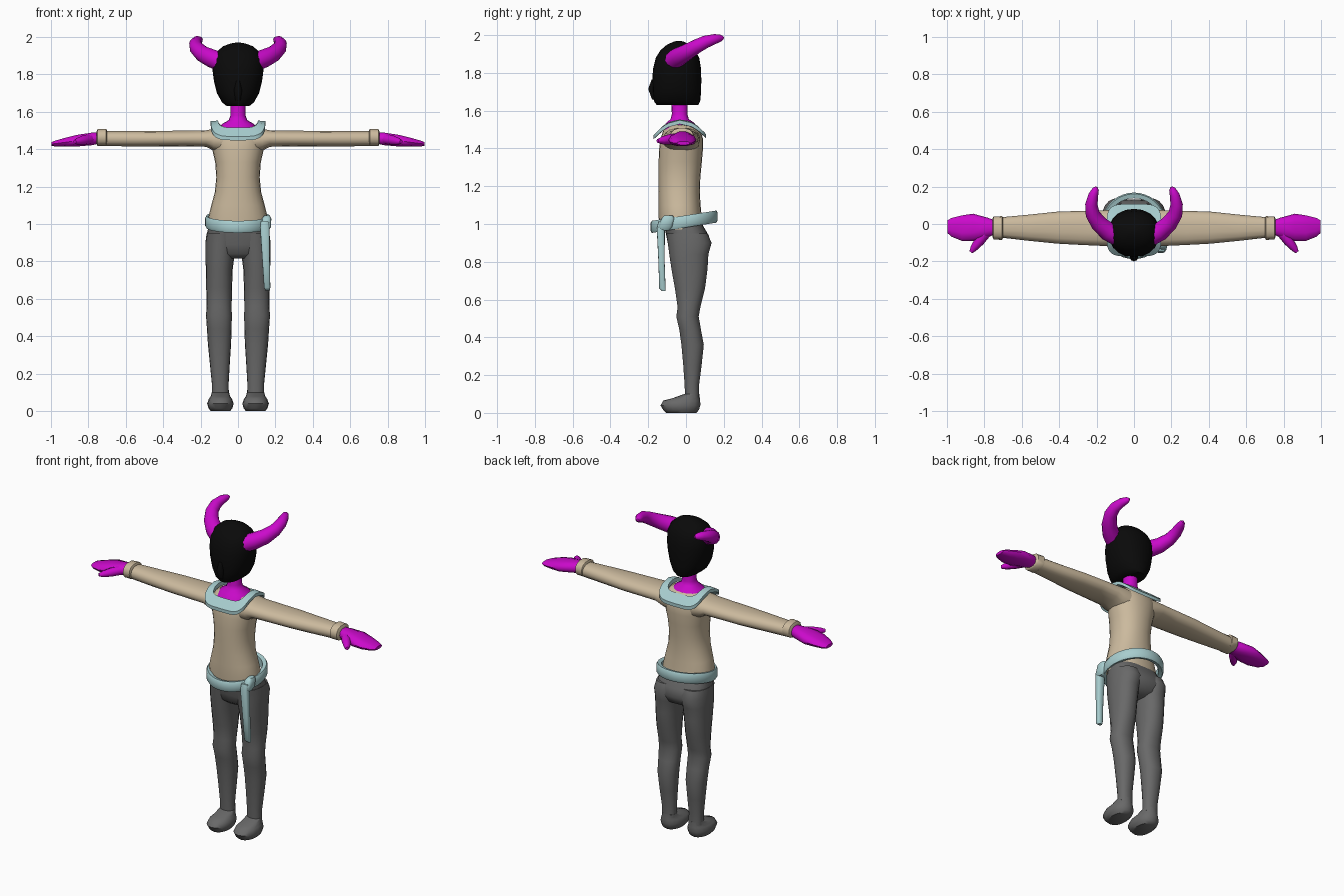
import bpy, bmesh, math
from mathutils import Vector

TAU = 2 * math.pi


def material(name, rgb):
    m = bpy.data.materials.new(name)
    m.diffuse_color = (*rgb, 1)
    return m


BLACK = material("black", (0.003, 0.003, 0.003))
MAGENTA = material("magenta", (0.60, 0.003, 0.60))
TAN = material("tan", (0.60, 0.49, 0.34))
GREY = material("grey", (0.14, 0.14, 0.14))
BLUE = material("pale_blue", (0.39, 0.61, 0.62))


def skin(name, rings, mat, closed=False, mirror=False, angle=50):
    """Join rings of points into one surface, capped or closed into a loop."""
    bm = bmesh.new()
    vs = [[bm.verts.new(p) for p in r] for r in rings]
    n = len(vs[0])
    for i in range(len(vs) if closed else len(vs) - 1):
        a, b = vs[i], vs[(i + 1) % len(vs)]
        for j in range(n):
            k = (j + 1) % n
            bm.faces.new((a[j], a[k], b[k], b[j]))
    if not closed:
        bm.faces.new(vs[0])
        bm.faces.new(vs[-1])
    bmesh.ops.recalc_face_normals(bm, faces=bm.faces)
    me = bpy.data.meshes.new(name)
    bm.to_mesh(me)
    bm.free()
    ob = bpy.data.objects.new(name, me)
    bpy.context.collection.objects.link(ob)
    me.materials.append(mat)
    if mirror:
        ob.modifiers.new("mirror", 'MIRROR')
    bpy.ops.object.select_all(action='DESELECT')
    ob.select_set(True)
    bpy.context.view_layer.objects.active = ob
    bpy.ops.object.shade_smooth_by_angle(angle=math.radians(angle))
    return ob


def oval(n, ra, rb, power=2.0):
    """Rounded outline; a higher power is squarer."""
    out = []
    for i in range(n):
        c, s = math.cos(TAU * i / n), math.sin(TAU * i / n)
        out.append((math.copysign(abs(c) ** (2 / power), c) * ra,
                    math.copysign(abs(s) ** (2 / power), s) * rb))
    return out


def upright(sections, n=20, power=2.2):
    """Sections: height, centre x, half width, front y, back y."""
    return [[(x + a, (y0 + y1) / 2 + b, z)
             for a, b in oval(n, rx, (y1 - y0) / 2, power)]
            for z, x, rx, y0, y1 in sections]


def sideways(sections, n=14, power=2.4):
    """Sections: x, front y, back y, bottom z, top z."""
    return [[(x, (y0 + y1) / 2 + a, (z0 + z1) / 2 + b)
             for a, b in oval(n, (y1 - y0) / 2, (z1 - z0) / 2, power)]
            for x, y0, y1, z0, z1 in sections]


def tube(path, n=12):
    """Round sections along a path of x, y, z, radius."""
    pts = [Vector(p[:3]) for p in path]
    rings = []
    for i, p in enumerate(pts):
        t = (pts[min(i + 1, len(pts) - 1)] - pts[max(i - 1, 0)]).normalized()
        u = t.cross(Vector((0, 0, 1))).normalized()
        v = u.cross(t)
        rings.append([p + u * a + v * b for a, b in oval(n, path[i][3], path[i][3])])
    return rings


# Head with hair, then a small wedge for the nose
skin("head", upright([
    (1.63, 0, 0.06, -0.155, 0.065), (1.65, 0, 0.085, -0.17, 0.075),
    (1.70, 0, 0.113, -0.177, 0.08), (1.76, 0, 0.128, -0.178, 0.081),
    (1.82, 0, 0.136, -0.175, 0.08), (1.88, 0, 0.134, -0.16, 0.07),
    (1.92, 0, 0.115, -0.135, 0.05), (1.95, 0, 0.08, -0.10, 0.02),
    (1.965, 0, 0.04, -0.065, -0.01), (1.97, 0, 0.01, -0.045, -0.03)]), BLACK)
skin("nose", upright([
    (1.66, 0, 0.015, -0.18, -0.15), (1.715, 0, 0.022, -0.20, -0.15),
    (1.765, 0, 0.012, -0.182, -0.15)], 8), BLACK)

# Horns sweeping out, back and up
skin("horns", tube([
    (0.09, -0.065, 1.865, 0.052), (0.14, -0.04, 1.885, 0.05),
    (0.19, 0.005, 1.91, 0.044), (0.222, 0.055, 1.94, 0.038),
    (0.228, 0.105, 1.965, 0.033), (0.217, 0.155, 1.98, 0.026),
    (0.205, 0.185, 1.985, 0.018), (0.20, 0.198, 1.987, 0.007)]), MAGENTA, mirror=True)

# Neck flaring into the shoulders
skin("neck", upright([
    (1.50, 0, 0.105, -0.125, 0.06), (1.535, 0, 0.085, -0.105, 0.045),
    (1.555, 0, 0.05, -0.082, 0.015), (1.58, 0, 0.04, -0.075, 0.008),
    (1.66, 0, 0.04, -0.078, 0.01)], 16), MAGENTA)

# Shirt body
skin("shirt", upright([
    (0.97, 0, 0.16, -0.14, 0.09), (1.04, 0, 0.158, -0.145, 0.083),
    (1.10, 0, 0.143, -0.145, 0.077), (1.17, 0, 0.124, -0.145, 0.073),
    (1.25, 0, 0.116, -0.145, 0.076), (1.33, 0, 0.122, -0.145, 0.084),
    (1.40, 0, 0.138, -0.142, 0.09), (1.45, 0, 0.145, -0.135, 0.09),
    (1.495, 0, 0.14, -0.12, 0.075), (1.525, 0, 0.10, -0.095, 0.05)], 24), TAN)

# Sleeves and cuffs
skin("sleeves", sideways([
    (0.06, -0.12, 0.075, 1.37, 1.515), (0.13, -0.12, 0.075, 1.39, 1.51),
    (0.17, -0.117, 0.073, 1.412, 1.502), (0.28, -0.112, 0.07, 1.413, 1.50),
    (0.41, -0.105, 0.066, 1.413, 1.499), (0.56, -0.09, 0.05, 1.414, 1.498),
    (0.71, -0.073, 0.036, 1.416, 1.497)]), TAN, mirror=True)
skin("cuffs", sideways([
    (0.70, -0.075, 0.032, 1.425, 1.50), (0.705, -0.085, 0.042, 1.417, 1.51),
    (0.75, -0.083, 0.04, 1.417, 1.508), (0.757, -0.07, 0.03, 1.425, 1.495)]),
    TAN, mirror=True)

# Mitten hands with thumbs
skin("hands", sideways([
    (0.74, -0.055, 0.018, 1.43, 1.49), (0.78, -0.07, 0.033, 1.42, 1.49),
    (0.86, -0.092, 0.055, 1.413, 1.478), (0.92, -0.09, 0.046, 1.412, 1.463),
    (0.975, -0.068, 0.032, 1.413, 1.447), (0.998, -0.048, 0.02, 1.418, 1.438)],
    10), MAGENTA, mirror=True)
skin("thumbs", tube([
    (0.79, -0.045, 1.453, 0.028), (0.825, -0.09, 1.448, 0.027),
    (0.855, -0.127, 1.442, 0.02), (0.872, -0.15, 1.44, 0.01)], 8), MAGENTA, mirror=True)

# Trousers: hips and legs
skin("hips", upright([
    (0.815, 0, 0.06, -0.05, 0.06), (0.84, 0, 0.13, -0.082, 0.105),
    (0.89, 0, 0.165, -0.095, 0.132), (0.94, 0, 0.168, -0.105, 0.12),
    (1.00, 0, 0.155, -0.115, 0.085)], 24, 2.6), GREY)
skin("legs", upright([
    (0.08, 0.094, 0.045, -0.005, 0.07), (0.15, 0.095, 0.045, -0.008, 0.07),
    (0.25, 0.097, 0.053, -0.015, 0.083), (0.36, 0.099, 0.062, -0.025, 0.095),
    (0.44, 0.100, 0.066, -0.036, 0.08), (0.51, 0.102, 0.069, -0.052, 0.068),
    (0.56, 0.101, 0.067, -0.045, 0.077), (0.66, 0.101, 0.069, -0.06, 0.102),
    (0.76, 0.100, 0.072, -0.078, 0.115), (0.84, 0.096, 0.078, -0.09, 0.12),
    (0.90, 0.090, 0.084, -0.098, 0.137), (0.95, 0.088, 0.08, -0.105, 0.115)], 18),
    GREY, mirror=True)

# Shoes
skin("shoes", upright([
    (0.0, 0.094, 0.052, -0.105, 0.055), (0.015, 0.094, 0.064, -0.12, 0.068),
    (0.04, 0.094, 0.071, -0.135, 0.076), (0.065, 0.094, 0.062, -0.12, 0.075),
    (0.078, 0.094, 0.052, -0.07, 0.073), (0.10, 0.094, 0.046, -0.01, 0.071)], 16),
    GREY, mirror=True)


# Collar: squarish band draped over the shoulders
def drape(y):
    return 1.547 - 4.0 * (y + 0.03) ** 2


outer, inner = oval(40, 0.146, 0.14, 4.5), oval(40, 0.106, 0.094, 4.5)
rings = []
for (ax, ay), (bx, by) in zip(outer, inner):
    ay, by = ay - 0.033, by - 0.033
    za, zb = drape(ay), drape(by)
    rings.append([(ax, ay, za - 0.018), (ax, ay, za + 0.003), (bx, by, zb + 0.006),
                  (bx, by, zb - 0.02)])
skin("collar", rings, BLUE, closed=True, angle=40)

# Belt: rounded band tilted up at the back
rings = []
for i in range(36):
    c, s = math.cos(TAU * i / 36), math.sin(TAU * i / 36)
    rings.append([((0.161 + d) * c, -0.01 + (0.163 + d) * s, 1.012 + 0.155 * s * 0.175 + h)
                  for d, h in ((-0.015, -0.026), (0.008, -0.032), (0.015, -0.02),
                               (0.015, 0.02), (0.008, 0.032), (-0.015, 0.026))])
skin("belt", rings, BLUE, closed=True)

# Hanging belt end with its knot
skin("belt_end", upright([
    (0.645, 0.158, 0.012, -0.128, -0.108), (0.66, 0.156, 0.017, -0.142, -0.108),
    (0.80, 0.150, 0.020, -0.146, -0.113), (0.98, 0.143, 0.025, -0.155, -0.112),
    (1.015, 0.143, 0.022, -0.145, -0.105)], 12, 4), BLUE)
skin("belt_knot", upright([
    (0.965, 0.15, 0.015, -0.14, -0.09), (0.985, 0.15, 0.027, -0.15, -0.07),
    (1.03, 0.153, 0.025, -0.13, -0.06), (1.045, 0.155, 0.015, -0.115, -0.07)], 12, 3), BLUE)
